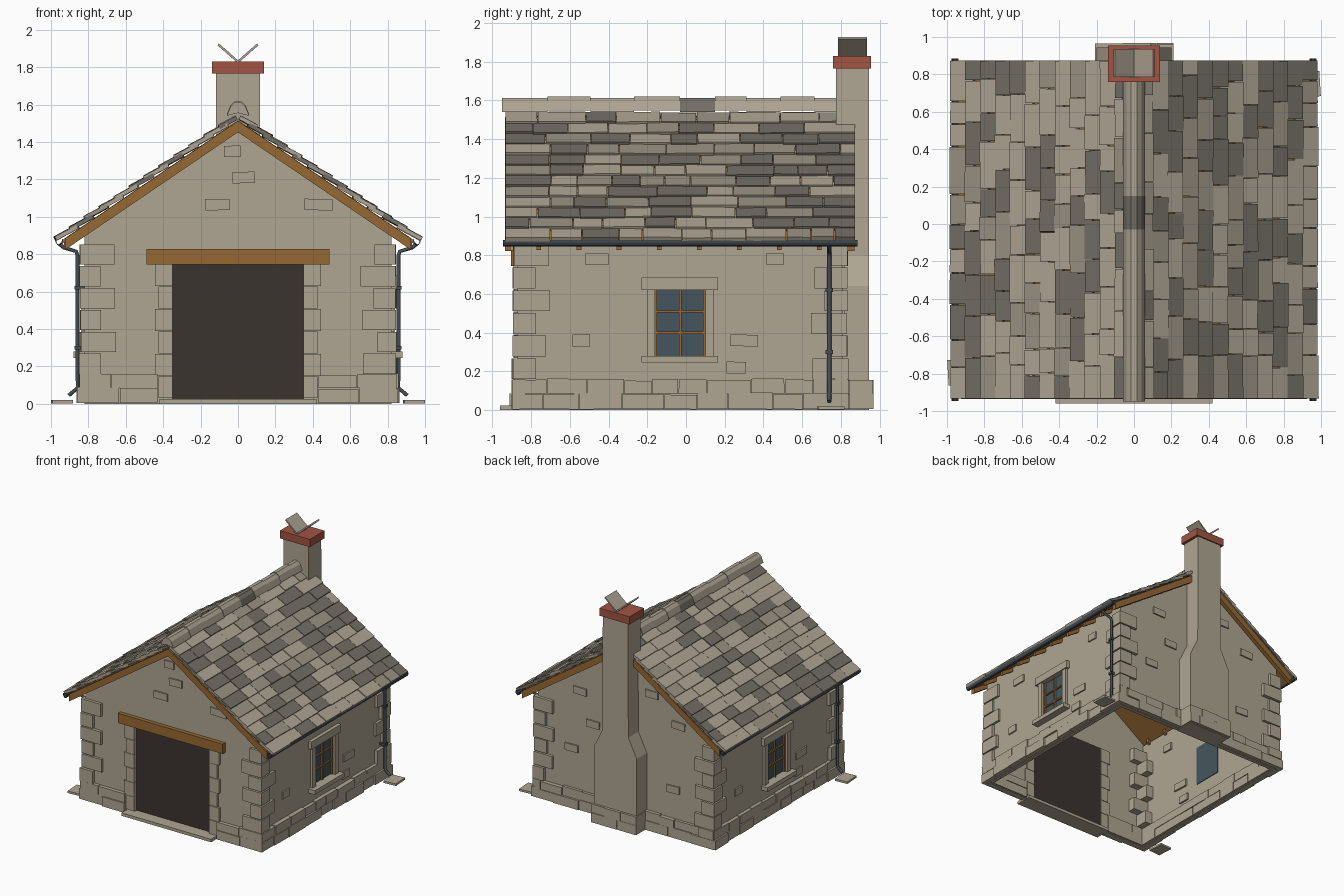
import bpy, bmesh, math, random
from mathutils import Matrix, Vector

random.seed(7)
cube = bpy.data.objects.get("Cube")
if cube:
    bpy.data.objects.remove(cube, do_unlink=True)

COLOURS = {
    "stone": (0.43, 0.38, 0.29), "light_slate": (0.42, 0.37, 0.29),
    "mid_slate": (0.32, 0.285, 0.225), "dark_slate": (0.17, 0.155, 0.13),
    "timber": (0.31, 0.14, 0.033), "brick_red": (0.36, 0.09, 0.055),
    "door_brown": (0.044, 0.034, 0.028), "glass_blue": (0.061, 0.091, 0.11),
    "gutter_grey": (0.06, 0.075, 0.09),
}
MATS = {}
for label, rgb in COLOURS.items():
    m = bpy.data.materials.new(label)
    m.use_nodes = True
    m.diffuse_color = (*rgb, 1)
    bsdf = m.node_tree.nodes["Principled BSDF"]
    bsdf.inputs["Base Color"].default_value = (*rgb, 1)
    bsdf.inputs["Roughness"].default_value = 0.9
    MATS[label] = m

PARTS = {}  # part name -> (bmesh, list of material names)


def start(part, mat):
    bm, mats = PARTS.setdefault(part, (bmesh.new(), []))
    if mat not in mats:
        mats.append(mat)
    return bm, mats.index(mat)


def box(part, lo, hi, mat="stone", rot=(0, 0, 0)):
    """Box between two corners, turned about its own centre."""
    bm, index = start(part, mat)
    a, b = Vector(lo), Vector(hi)
    turn = Matrix.Rotation(rot[2], 4, "Z") @ Matrix.Rotation(rot[1], 4, "Y") @ Matrix.Rotation(rot[0], 4, "X")
    size = Matrix.Diagonal((*[abs(v) for v in b - a], 1))
    new = bmesh.ops.create_cube(bm, size=1, matrix=Matrix.Translation((a + b) / 2) @ turn @ size)
    for f in {f for v in new["verts"] for f in v.link_faces}:
        f.material_index = index


def prism(part, profile, y0, y1, mat="stone"):
    """Profile in x and z, extruded along y."""
    bm, index = start(part, mat)
    ends = [[bm.verts.new((x, y, z)) for x, z in profile] for y in (y0, y1)]
    faces = [bm.faces.new(ends[0]), bm.faces.new(ends[1][::-1])]
    for i in range(len(profile)):
        j = (i + 1) % len(profile)
        faces.append(bm.faces.new((ends[0][j], ends[0][i], ends[1][i], ends[1][j])))
    for f in faces:
        f.material_index = index


def jit(amount):
    return random.uniform(-amount, amount)


def runs(a, b, shortest, longest):
    """Split a length into uneven pieces."""
    while b - a > 0.001:
        c = a + random.uniform(shortest, longest)
        if b - c < shortest * 0.6:
            c = b
        yield a, c
        a = c


WX, YF, YB, YC = 0.82, -0.87, 0.81, -0.03
SLOPE, RIDGE = 0.68, 1.515
PITCH = math.atan(SLOPE)
WIN_Y, WIN_LO, WIN_HI = 0.13, 0.28, 0.62


def deck(x):
    return RIDGE - SLOPE * abs(x)


# Gable walls, the front one with a doorway
EAVE, PEAK = deck(WX) - 0.02, RIDGE - 0.02
gable = [(WX, 0), (WX, EAVE), (0, PEAK), (-WX, EAVE), (-WX, 0)]
prism("front_wall", gable + [(-0.35, 0), (-0.35, 0.75), (0.35, 0.75), (0.35, 0)], YF, YF + 0.03)
prism("back_wall", gable, YB - 0.02, YB)

# Side walls around the window openings
for s in (-1, 1):
    i, o = s * (WX - 0.02), s * WX
    box("side_walls", (i, YF, 0), (o, YB, WIN_LO))
    box("side_walls", (i, YF, WIN_HI), (o, YB, EAVE))
    box("side_walls", (i, YF, WIN_LO), (o, YC - WIN_Y, WIN_HI))
    box("side_walls", (i, YC + WIN_Y, WIN_LO), (o, YB, WIN_HI))

    # Window glass, glazing bars and stone surround
    box("window_glass", (s * 0.795, YC - WIN_Y, WIN_LO), (s * 0.803, YC + WIN_Y, WIN_HI), "glass_blue")
    for y in (-WIN_Y + 0.005, 0, WIN_Y - 0.005):
        box("window_bars", (s * 0.8, YC + y - 0.006, WIN_LO), (s * 0.818, YC + y + 0.006, WIN_HI), "timber")
    for z in (0.4, 0.51):
        box("window_bars", (s * 0.8, YC - WIN_Y, z - 0.006), (s * 0.816, YC + WIN_Y, z + 0.006), "timber")
    box("window_lintel", (s * 0.8, YC - 0.2, WIN_HI), (s * 0.85, YC + 0.195, 0.685))
    box("window_sill", (s * 0.8, YC - 0.2, 0.245), (s * 0.88, YC + 0.195, WIN_LO))
    for t in (-1, 1):
        box("window_jambs", (s * 0.8, YC + t * WIN_Y, WIN_LO), (s * 0.84, YC + t * 0.172, WIN_HI))

    # Odd stones proud of the side walls
    for y, z, w in ((-0.46, 0.78, 0.12), (0.46, 0.78, 0.09), (-0.54, 0.36, 0.09), (0.3, 0.36, 0.14), (0.26, 0.22, 0.1)):
        y = y if s > 0 else 2 * YC - y
        box("side_stones", (s * 0.785, y - w / 2, z - 0.03), (s * 0.832, y + w / 2, z + 0.03), rot=(jit(0.04), 0, 0))

# Odd stones proud of the gables
for x, z, w in ((-0.03, 1.35, 0.09), (0.03, 1.21, 0.12), (-0.11, 1.065, 0.13), (0.43, 1.065, 0.15)):
    box("front_stones", (x - w / 2, YF - 0.012, z - 0.03), (x + w / 2, YF + 0.04, z + 0.03), rot=(0, jit(0.04), 0))
for x, z in ((-0.5, 0.95), (0.42, 1.0), (0.5, 0.5), (-0.45, 0.4), (-0.25, 1.15), (0.3, 0.75)):
    box("back_stones", (x - 0.06, YB - 0.04, z - 0.03), (x + 0.06, YB + 0.012, z + 0.03), rot=(0, jit(0.04), 0))

# Corner quoins, long and short in turn
for sx in (-1, 1):
    for sy, y in ((-1, YF), (1, YB)):
        for k in range(6):
            long_x = (k + (sx > 0) + (sy > 0)) % 2
            lx, ly = (0.18, 0.11) if long_x else (0.11, 0.18)
            z = 0.16 + k * 0.117
            o = 0.025 + jit(0.006)
            box("corner_quoins", (sx * (WX + o), y + sy * o, z),
                (sx * (WX + o - lx + jit(0.01)), y + sy * (o - ly + jit(0.01)), z + 0.108), rot=(0, 0, jit(0.012)))

# Two staggered rows of plinth stones round the walls
for z0, z1, out in ((0.005, 0.085, 0.035), (0.085, 0.157, 0.03)):
    for s in (-1, 1):
        for a, b in runs(YF - 0.03, YB + 0.03, 0.13, 0.24):
            o = out + jit(0.01)
            box("plinth_stones", (s * (WX - 0.04), a + 0.003, z0), (s * (WX + o), b, z1 + jit(0.006)), rot=(jit(0.012), 0, 0))
        for a, b in runs(0.43, WX + 0.03, 0.14, 0.26):
            box("plinth_stones", (s * a, YF + 0.04, z0), (s * (b - 0.003), YF - out + jit(0.008), z1 + jit(0.006)))
    for a, b in runs(-WX - 0.03, WX + 0.03, 0.13, 0.24):
        box("plinth_stones", (a + 0.003, YB - 0.04, z0), (b, YB + out + jit(0.008), z1 + jit(0.006)))
    for a, b in runs(-0.21, 0.21, 0.12, 0.18):
        box("chimney_plinth", (a + 0.002, YB, z0), (b, 0.965 + jit(0.004), z1))

# Door, jamb stones, lintel beam and threshold
box("door", (-0.355, YF + 0.015, 0.02), (0.355, YF + 0.03, 0.755), "door_brown")
for s in (-1, 1):
    for k in range(6):
        z = 0.03 + k * 0.12
        box("door_jambs", (s * 0.35, YF - 0.018 + jit(0.004), z),
            (s * (0.425 + 0.02 * (k % 2)), YF + 0.04, z + 0.117))
box("door_lintel", (-0.49, YF - 0.035, 0.745), (0.49, YF + 0.02, 0.827), "timber")
box("threshold", (-0.42, -0.96, 0), (0.42, YF + 0.05, 0.025))

# Roof deck, barge boards and rafter tails
for s in (-1, 1):
    def sloped(x0, x1, top, bottom):
        return [(s * x0, deck(x0) - top), (s * x1, deck(x1) - top), (s * x1, deck(x1) - bottom), (s * x0, deck(x0) - bottom)]

    prism("roof_deck", sloped(0, 0.94, 0, 0.02), -0.925, 0.865, "timber")
    for y in (-0.935, 0.835):
        prism("barge_boards", sloped(0, 0.925, 0.002, 0.063), y, y + 0.035, "timber")
    for k in range(8):
        y = -0.76 + k * 0.207
        prism("rafter_tails", sloped(0.78, 0.93, 0.02, 0.055), y - 0.012, y + 0.012, "timber")

    # Slate courses, each lapping the one below
    tilt = PITCH - 0.1
    for k in range(12):
        low, length = 0.97 - 0.08 * k, (0.14 if k < 11 else 0.1)
        for a, b in runs(-0.935, 0.875, 0.12, 0.26):
            mat = random.choices(("light_slate", "mid_slate", "dark_slate"), (5, 2, 4))[0]
            lift = 0.031 + jit(0.003)
            cx = low - math.cos(tilt) * length / 2 + math.sin(PITCH) * lift * 0.5
            cz = deck(low) + math.sin(tilt) * length / 2 + math.cos(PITCH) * lift + 0.002
            half = length / 2 + jit(0.004)
            box("roof_slates", (s * cx - half, a + 0.002, cz - 0.011), (s * cx + half, b - 0.002, cz + 0.011),
                mat, (jit(0.012), s * tilt, jit(0.008)))

    # Half-round gutter along the eaves
    outer = [(s * 0.957 + 0.02 * math.cos(t), 0.88 + 0.034 * math.sin(t)) for t in [math.pi * (1 + n / 6) for n in range(7)]]
    inner = [(s * 0.957 + 0.016 * math.cos(t), 0.88 + 0.028 * math.sin(t)) for t in [math.pi * (2 - n / 6) for n in range(7)]]
    prism("gutters", outer + inner, -0.945, 0.885, "gutter_grey")

    # Downpipe with brackets, and a splash stone at its foot
    y = 0.74 if s > 0 else -0.80
    curve = bpy.data.curves.new("downpipe", "CURVE")
    curve.dimensions, curve.bevel_depth, curve.bevel_resolution = "3D", 0.012, 1
    curve.use_fill_caps = True
    path = ((0.955, 0.855), (0.93, 0.835), (0.865, 0.815), (0.858, 0.79), (0.858, 0.085), (0.905, 0.045))
    line = curve.splines.new("POLY")
    line.points.add(len(path) - 1)
    for p, (x, z) in zip(line.points, path):
        p.co = (s * x, y, z, 1)
    curve.materials.append(MATS["gutter_grey"])
    pipe = bpy.data.objects.new("left_downpipe" if s > 0 else "right_downpipe", curve)
    bpy.context.collection.objects.link(pipe)
    for z in (0.3, 0.62):
        box("pipe_brackets", (s * 0.82, y - 0.02, z - 0.01), (s * 0.874, y + 0.02, z + 0.01), "gutter_grey")
    box("splash_stones", (s * 0.885, y - 0.06, 0.003), (s * 0.995, y + 0.075, 0.02), rot=(0, 0, 0.06))

# Ridge caps
cap = [(-0.06, 1.54), (-0.04, 1.59), (-0.015, 1.612), (0.015, 1.612), (0.04, 1.59), (0.06, 1.54), (0, 1.555)]
for n, (a, b) in enumerate(runs(-0.95, 0.78, 0.16, 0.24)):
    h = 0.007 * (n % 2)
    mat = "dark_slate" if a < 0.1 < b else "light_slate"
    prism("ridge_caps", [(x, z + h) for x, z in cap], a, b, mat)

# Chimney with sloping shoulders, brick cap and two leaning slates
half = [(0.2, 0), (0.2, 0.64), (0.122, 0.8), (0.117, 1.77)]
prism("chimney", half + [(-x, z) for x, z in half[::-1]], 0.775, 0.945)
box("chimney_cap", (-0.14, 0.76, 1.765), (0.14, 0.955, 1.83), "brick_red")
for s in (-1, 1):
    box("chimney_slates", (s * 0.055 - 0.068, 0.785, 1.871), (s * 0.055 + 0.068, 0.935, 1.883), "light_slate", (0, -s * 0.72, 0))

# Turn every gathered part into an object
for name, (bm, mats) in PARTS.items():
    bmesh.ops.recalc_face_normals(bm, faces=bm.faces)
    mesh = bpy.data.meshes.new(name)
    bm.to_mesh(mesh)
    bm.free()
    for label in mats:
        mesh.materials.append(MATS[label])
    bpy.context.collection.objects.link(bpy.data.objects.new(name, mesh))
